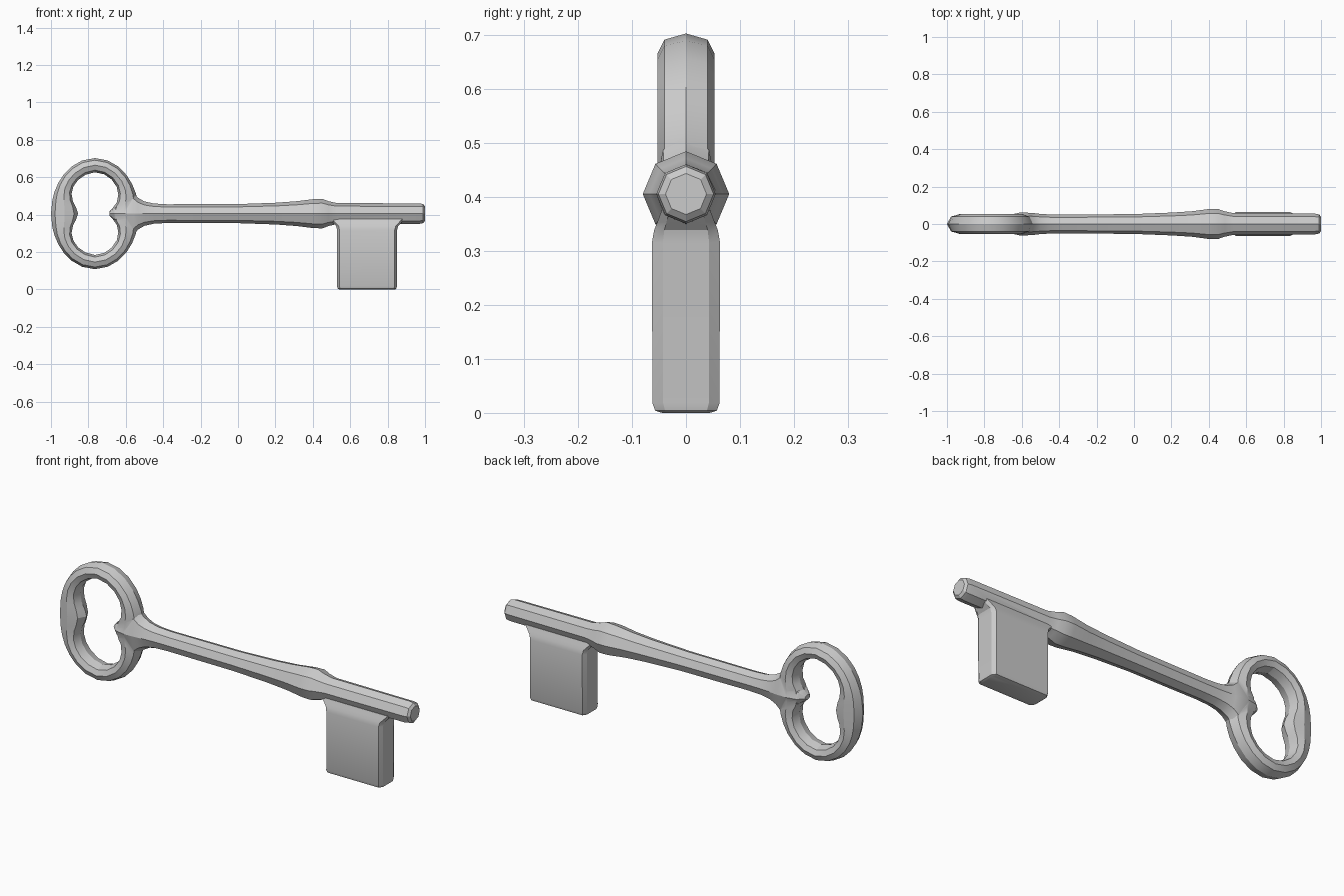
import bpy, bmesh, math

if "Cube" in bpy.data.objects:
    bpy.data.objects.remove(bpy.data.objects["Cube"])

ZC = 0.405  # height of the shank axis


def loft(name, rings, closed=False):
    """Skin a list of equal-length point rings; cap the ends or close the loop."""
    bm = bmesh.new()
    vs = [[bm.verts.new(p) for p in r] for r in rings]
    n = len(vs[0])
    pairs = list(zip(vs, vs[1:]))
    if closed:
        pairs.append((vs[-1], vs[0]))
    for a, b in pairs:
        for i in range(n):
            j = (i + 1) % n
            bm.faces.new((a[i], a[j], b[j], b[i]))
    if not closed:
        bm.faces.new(vs[0])
        bm.faces.new(vs[-1])
    bmesh.ops.recalc_face_normals(bm, faces=bm.faces)
    me = bpy.data.meshes.new(name)
    bm.to_mesh(me)
    bm.free()
    ob = bpy.data.objects.new(name, me)
    bpy.context.collection.objects.link(ob)
    return ob


# Bow: oval ring with a pinched hole, octagonal section
CX, RX, RZ = -0.765, 0.235, 0.297
upper = [(-.68, 0), (-.668, .033), (-.648, .06), (-.64, .10), (-.648, .142),
         (-.675, .182), (-.715, .21), (-.765, .221), (-.815, .208), (-.855, .18),
         (-.88, .145), (-.89, .105), (-.882, .063), (-.866, .033), (-.855, 0)]
hole = upper + [(x, -z) for x, z in upper[-2:0:-1]]
section = [(0, 0), (.15, .04), (.5, .053), (.85, .042), (1, 0),
           (.85, -.042), (.5, -.053), (.15, -.04)]
rings = []
for x, z in hole:
    dx, dz = x - CX, z
    k = 1 / math.hypot(dx / RX, dz / RZ)
    ox, oz = CX + dx * k, dz * k
    rings.append([(ox + (x - ox) * t, y, ZC + oz + (z - oz) * t) for t, y in section])
bow = loft("bow", rings, closed=True)

# Shank: octagonal bar with flared neck, collar and chamfered tip (x, half depth, half height)
stations = [(-.687, .022, .012), (-.66, .05, .04), (-.61, .061, .075), (-.56, .06, .115),
            (-.535, .058, .085), (-.50, .054, .065), (-.45, .051, .054), (-.38, .05, .05),
            (0, .053, .051), (.2, .061, .058), (.31, .068, .066), (.40, .08, .077),
            (.45, .08, .079), (.485, .068, .066), (.53, .058, .056), (.97, .055, .055),
            (.99, .051, .051), (1.0, .038, .038)]
shank = loft("key", [[(x, ry * math.cos(a), ZC + rz * math.sin(a))
                      for a in (i * math.pi / 4 for i in range(8))]
                     for x, ry, rz in stations])

# Bit: chamfered plate flaring into the shank (z, x min, x max, half depth)
levels = [(0, .54, .84, .044), (.004, .533, .847, .057), (.018, .529, .85, .062),
          (.315, .53, .85, .063), (.338, .525, .856, .059), (.353, .512, .87, .053),
          (.375, .49, .89, .045)]
rings = []
for z, a, b, h in levels:
    c, i = .013, h * .68
    rings.append([(a, -i, z), (a + c, -h, z), (b - c, -h, z), (b, -i, z),
                  (b, i, z), (b - c, h, z), (a + c, h, z), (a, i, z)])
bit = loft("bit", rings)

# Fuse the parts into one solid
for part in (bow, bit):
    m = shank.modifiers.new("fuse", 'BOOLEAN')
    m.operation, m.solver, m.object = 'UNION', 'EXACT', part
bpy.context.view_layer.objects.active = shank
shank.select_set(True)
for m in list(shank.modifiers):
    bpy.ops.object.modifier_apply(modifier=m.name)
for part in (bow, bit):
    bpy.data.objects.remove(part)
bpy.ops.object.shade_smooth_by_angle(angle=math.radians(25))
